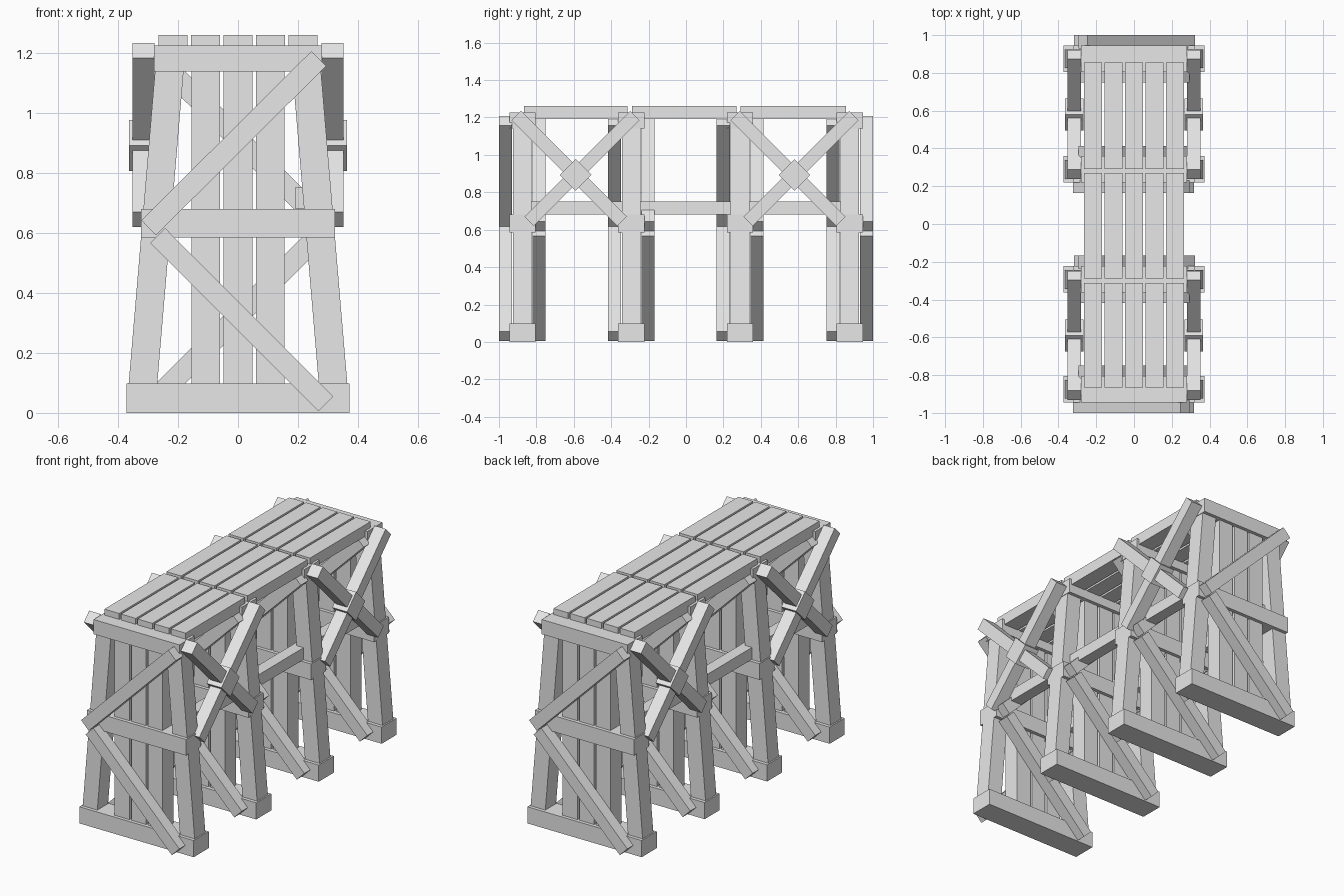
import bpy
import math
from mathutils import Vector, Matrix

if "Cube" in bpy.data.objects:
    bpy.data.objects.remove(bpy.data.objects["Cube"], do_unlink=True)

# Single plain grey
grey = bpy.data.materials.new("plain_grey")
grey.use_nodes = True
grey.diffuse_color = (0.8, 0.8, 0.8, 1)
grey.node_tree.nodes["Principled BSDF"].inputs["Base Color"].default_value = (0.8, 0.8, 0.8, 1)


def block(name, centre, size, rot=None):
    """Box of given size, optionally rotated about its centre."""
    bpy.ops.mesh.primitive_cube_add(size=1)
    ob = bpy.context.object
    ob.name = name
    m = Matrix.Translation(centre) @ (rot or Matrix()) @ Matrix.Diagonal((*size, 1))
    ob.data.transform(m)
    ob.data.materials.append(grey)
    return ob


def strut(name, p, q, width, depth, across):
    """Square-ended timber from p to q; depth runs along the across axis."""
    p, q, d = Vector(p), Vector(q), Vector(across)
    along = (q - p).normalized()
    side = d.cross(along)
    rot = Matrix((side, d, along)).transposed().to_4x4()
    return block(name, (p + q) / 2, (width, depth, (q - p).length), rot)


# Four trestle frames
for n, y in enumerate((-0.875, -0.293, 0.289, 0.875), 1):
    tag = f"_{n}"
    block("sill" + tag, (0, y, 0.049), (0.746, 0.14, 0.098))
    block("middle_beam" + tag, (0, y, 0.633), (0.646, 0.14, 0.095))
    block("cap_beam" + tag, (0, y, 1.183), (0.56, 0.14, 0.086))
    for i in (-1, 0, 1):
        block(f"upright_post{tag}_{i + 2}", (i * 0.108, y, 0.62), (0.096, 0.1, 1.14))
    for s, side in ((1, "left"), (-1, "right")):
        strut(f"{side}_leg{tag}", (s * 0.322, y, 0.04), (s * 0.226, y, 1.18), 0.095, 0.1, (0, 1, 0))
    # Diagonal braces, turned half round on the rear of each frame
    for s, face in ((1, "front"), (-1, "rear")):
        yb = y - s * 0.09
        strut(f"{face}_upper_brace{tag}", (s * 0.27, yb, 1.183), (s * -0.298, yb, 0.618), 0.07, 0.07, (0, 1, 0))
        strut(f"{face}_lower_brace{tag}", (s * -0.268, yb, 0.592), (s * 0.293, yb, 0.03), 0.07, 0.07, (0, 1, 0))

# Crossed side braces with a diamond hub
for s, side in ((1, "left"), (-1, "right")):
    x = s * 0.316
    for yc, bay in ((-0.59, "front"), (0.58, "rear")):
        for d in (-1, 1):
            strut(f"{side}_{bay}_cross_brace_{(d + 3) // 2}",
                  (x, yc + d * 0.317, 1.21), (x, yc - d * 0.248, 0.645), 0.07, 0.073, (1, 0, 0))
        block(f"{side}_{bay}_hub", (x, yc, 0.893), (0.097, 0.12, 0.12),
              Matrix.Rotation(math.radians(45), 4, 'X'))
    # Lengthwise stringer
    block(f"{side}_stringer", (s * 0.225, 0, 0.717), (0.07, 1.75, 0.07))

# Deck planks in three bays
for b, (y0, y1) in enumerate(((-0.866, -0.312), (-0.288, 0.27), (0.292, 0.856)), 1):
    for i in range(-2, 3):
        block(f"deck_plank_{b}_{i + 3}", (i * 0.1085, (y0 + y1) / 2, 1.227), (0.096, y1 - y0, 0.068))
